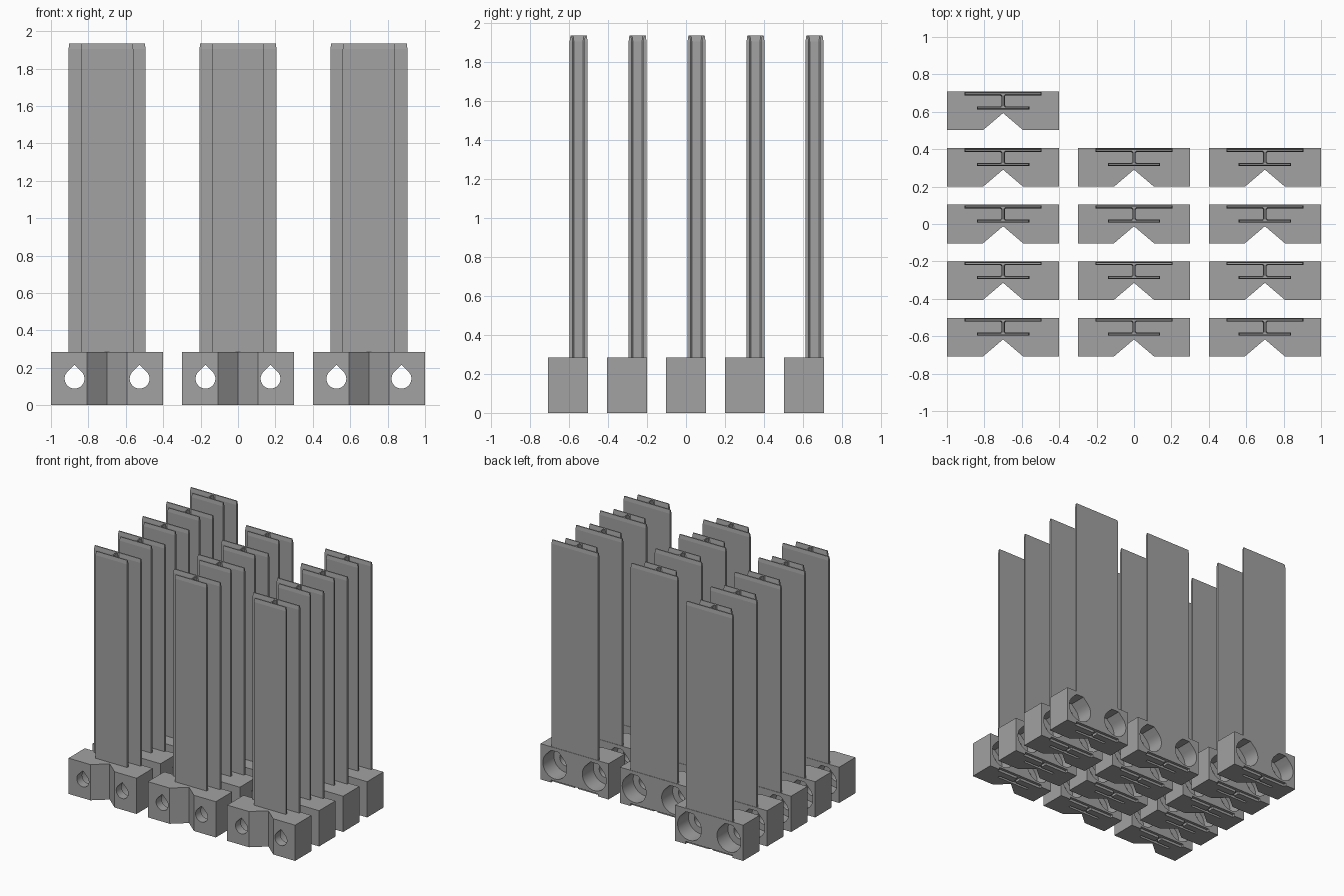
import bpy, bmesh, math
from mathutils import Vector

if "Cube" in bpy.data.objects:
    bpy.data.objects.remove(bpy.data.objects["Cube"])

W, D, H, TOP = 0.6, 0.206, 0.285, 1.935      # block size, rail top
COLS, ROWS = (-0.7, 0.0, 0.7), (-0.605, -0.3025, 0.0, 0.3025, 0.605)
HOLE_X, HOLE_Z = 0.174, 0.142

grey = bpy.data.materials.new("plain grey")
grey.diffuse_color = (0.36, 0.36, 0.36, 1)
grey.use_nodes = True
grey.node_tree.nodes["Principled BSDF"].inputs["Base Color"].default_value = grey.diffuse_color


def loft(name, rings):
    """Closed solid through rings of matching points."""
    bm = bmesh.new()
    loops = [[bm.verts.new(p) for p in ring] for ring in rings]
    n = len(loops[0])
    for a, b in zip(loops, loops[1:]):
        for i in range(n):
            j = (i + 1) % n
            bm.faces.new((a[i], a[j], b[j], b[i]))
    bm.faces.new(loops[0][::-1])
    bm.faces.new(loops[-1])
    bmesh.ops.recalc_face_normals(bm, faces=bm.faces)
    mesh = bpy.data.meshes.new(name)
    bm.to_mesh(mesh)
    bm.free()
    mesh.materials.append(grey)
    ob = bpy.data.objects.new(name, mesh)
    bpy.context.collection.objects.link(ob)
    return ob


def i_profile(g=0.0, back=0.0):
    """Unequal I section; g grows it outward, back extends the wide flange."""
    y0, y1, y2, y3 = 0.008 - g, 0.024 + g, 0.083 - g, 0.100 + g + back
    wide, narrow, web, f = 0.206 + g, 0.14 + g, 0.009 + g, 0.006
    half = [(narrow, y0), (narrow, y1), (web + f, y1), (web, y1 + f),
            (web, y2 - f), (web + f, y2), (wide, y2), (wide, y3)]
    return half + [(-x, y) for x, y in reversed(half)]


def teardrop(r, cap):
    """Round hole with a 45 degree roof, cut flat at cap * r."""
    pts = [(r * math.cos(a), r * math.sin(a)) for a in
           (math.radians(135 + 270 * i / 36) for i in range(37))]
    x = max(math.sqrt(2) - cap, 0.001) * r
    return pts + [(x, cap * r), (-x, cap * r)]


def cut(target, cutter):
    mod = target.modifiers.new("cut", 'BOOLEAN')
    mod.operation, mod.solver, mod.object = 'DIFFERENCE', 'EXACT', cutter
    bpy.context.view_layer.objects.active = target
    bpy.ops.object.modifier_apply(modifier=mod.name)
    bpy.data.objects.remove(cutter)


# Block with a V notch in the front
outline = [(-W/2, -D/2), (-0.107, -D/2), (0, -D/2 + 0.091), (0.107, -D/2),
           (W/2, -D/2), (W/2, D/2), (-W/2, D/2)]
block = loft("base_block", [[(x, y, z) for x, y in outline] for z in (0, H)])

# Through holes and wide counterbores from the back
for sx in (-1, 1):
    for r, cap, y0, y1 in ((0.053, 1.41, -0.2, 0.2), (0.105, 1.1, -0.035, 0.2)):
        c = loft("hole_cutter", [[(sx * HOLE_X + x, y, HOLE_Z + z)
                                  for x, z in teardrop(r, cap)] for y in (y0, y1)])
        cut(block, c)

# Shallow rail socket in the underside
cut(block, loft("socket_cutter", [[(x, y, z) for x, y in i_profile(0.002, 0.02)]
                                  for z in (-0.05, 0.02)]))

# Tall rail with a slight lead-in at its top
full, slim = i_profile(), i_profile(-0.004)
rail = loft("rail", [[(x, y, H) for x, y in full],
                     [(x, y, TOP - 0.03) for x, y in full],
                     [(x, y, TOP) for x, y in slim]])

# Smooth the bores, keep edges sharp
bpy.ops.object.select_all(action='DESELECT')
block.select_set(True)
bpy.context.view_layer.objects.active = block
bpy.ops.object.shade_smooth_by_angle(angle=math.radians(25))

# Repeat: three columns of four, plus one extra at the back left
spots = [(x, y) for x in COLS for y in ROWS if y < 0.5 or x < -0.5]
for i, (x, y) in enumerate(spots):
    for ob in (block, rail):
        part = ob if i == 0 else ob.copy()
        if i:
            bpy.context.collection.objects.link(part)
        part.location = Vector((x, y, 0))
